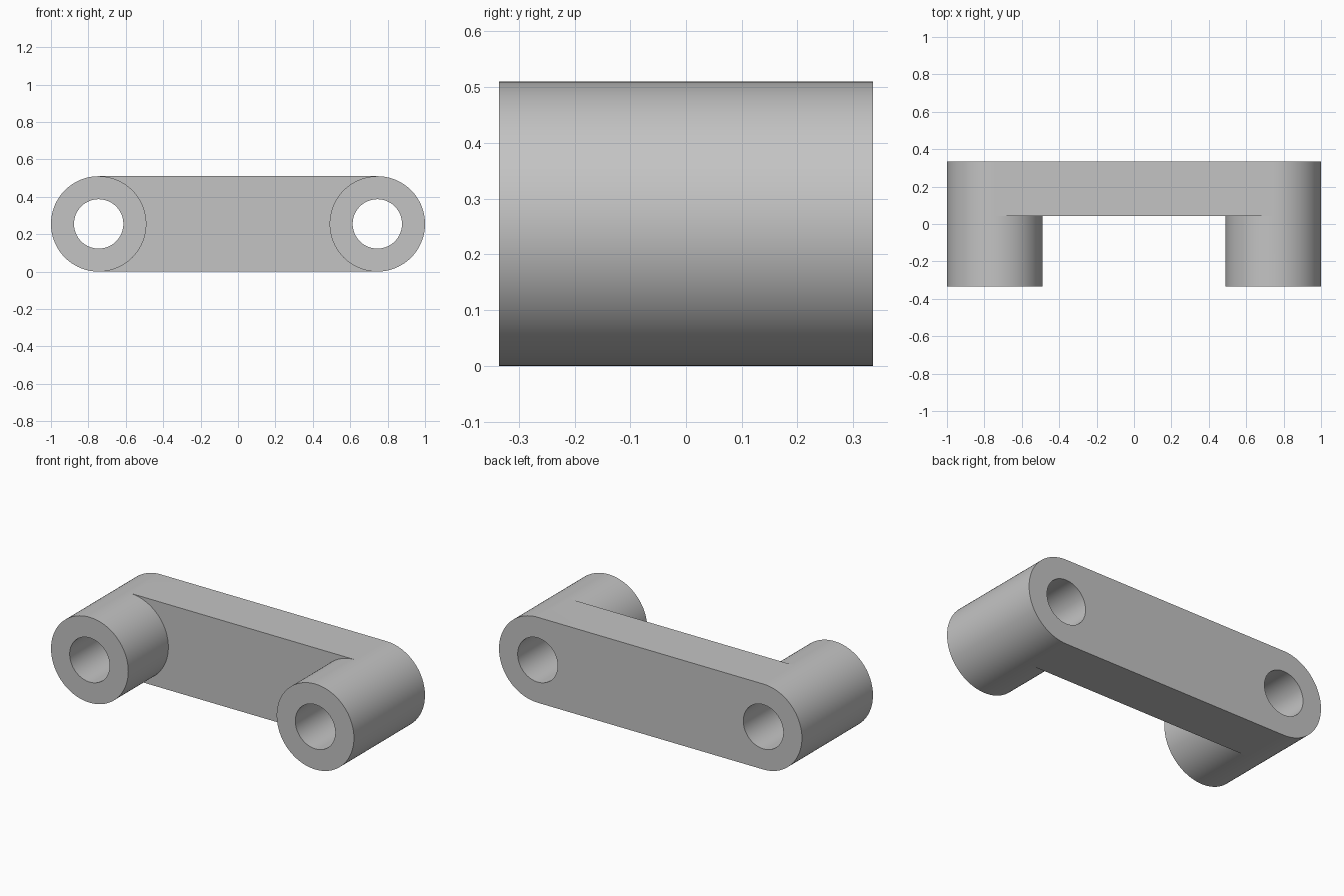
import bpy
import bmesh
import math

cube = bpy.data.objects.get("Cube")
if cube:
    bpy.data.objects.remove(cube, do_unlink=True)

# Main dimensions
R_OUT, R_HOLE = 0.255, 0.132
CENTRE = 1.0 - R_OUT
FRONT, STEP, BACK = -0.335, 0.043, 0.335
SEGMENTS = 96
HALF = SEGMENTS // 2

grey = bpy.data.materials.new("plain_grey")
grey.use_nodes = True
colour = (0.55, 0.55, 0.55, 1.0)
grey.diffuse_color = colour
grey.node_tree.nodes["Principled BSDF"].inputs["Base Color"].default_value = colour

bm = bmesh.new()


def ring(side, radius, y):
    """Circle around one boss axis; index 0 is the top, the first half faces outward."""
    verts = []
    for i in range(SEGMENTS):
        a = 2 * math.pi * i / SEGMENTS
        x = side * (CENTRE + radius * math.sin(a))
        verts.append(bm.verts.new((x, y, R_OUT + radius * math.cos(a))))
    return verts


def strip(a, b, count=SEGMENTS):
    """Quads between two matching rings."""
    for i in range(count):
        j = (i + 1) % SEGMENTS
        bm.faces.new((a[i], a[j], b[j], b[i]))


# Two hollow bosses, left open on the inner side where the bar joins
rings = []
for side in (-1, 1):
    front, step, back = (ring(side, R_OUT, y) for y in (FRONT, STEP, BACK))
    hole_front, hole_back = (ring(side, R_HOLE, y) for y in (FRONT, BACK))
    strip(front, step)
    strip(step, back, HALF)
    strip(hole_front, hole_back)
    strip(front, hole_front)
    strip(back, hole_back)
    rings.append((step, back))

# Bar between the bosses: front and back faces follow the inner half circles
(step_r, back_r), (step_l, back_l) = rings
for right, left in ((step_r, step_l), (back_r, back_l)):
    for i in range(HALF, SEGMENTS):
        j = (i + 1) % SEGMENTS
        bm.faces.new((right[i], right[j], left[j], left[i]))

# Flat top and bottom of the bar
for i in (0, HALF):
    bm.faces.new((step_r[i], step_l[i], back_l[i], back_r[i]))

bmesh.ops.recalc_face_normals(bm, faces=bm.faces)
mesh = bpy.data.meshes.new("link_bracket")
bm.to_mesh(mesh)
bm.free()
mesh.materials.append(grey)

bracket = bpy.data.objects.new("link_bracket", mesh)
bpy.context.collection.objects.link(bracket)
bpy.ops.object.select_all(action="DESELECT")
bracket.select_set(True)
bpy.context.view_layer.objects.active = bracket
bpy.ops.object.shade_smooth_by_angle(angle=math.radians(30))
